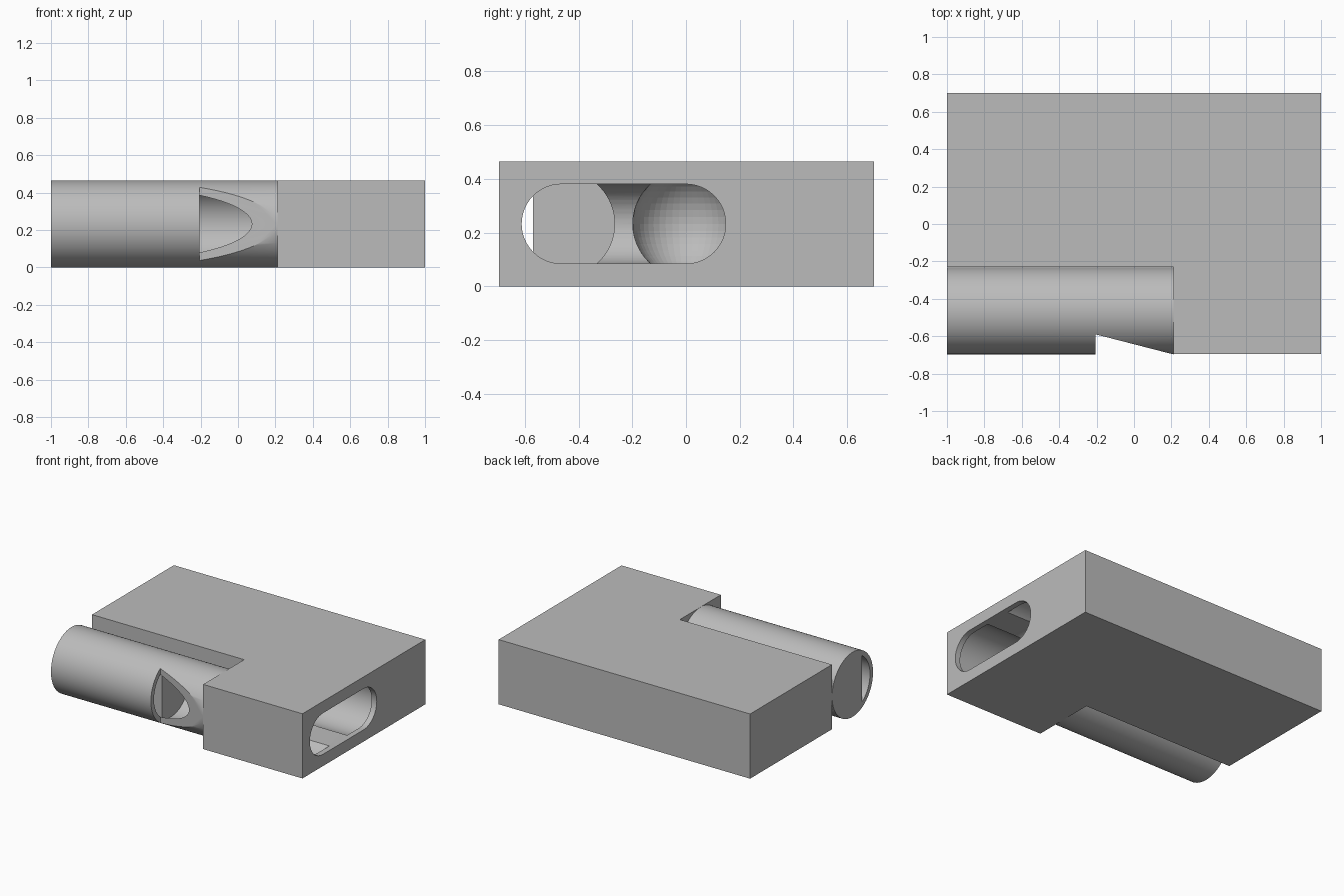
import bpy, bmesh, math
from mathutils import Matrix, Vector

if "Cube" in bpy.data.objects:
    bpy.data.objects.remove(bpy.data.objects["Cube"])

H = 0.465                 # body height
MID = H / 2
TUBE_Y = -0.464           # axis of mouth tube
BORE = 0.198
SLOT = 0.148

grey = bpy.data.materials.new("plain grey")
grey.use_nodes = True
grey.diffuse_color = (0.5, 0.5, 0.5, 1)
grey.node_tree.nodes["Principled BSDF"].inputs["Base Color"].default_value = (0.5, 0.5, 0.5, 1)


def finish(name, bm):
    bmesh.ops.recalc_face_normals(bm, faces=bm.faces[:])
    mesh = bpy.data.meshes.new(name)
    bm.to_mesh(mesh)
    bm.free()
    mesh.materials.append(grey)
    obj = bpy.data.objects.new(name, mesh)
    bpy.context.collection.objects.link(obj)
    return obj


def prism(name, outline, z0, z1):
    """Extrude an xy outline upward."""
    bm = bmesh.new()
    face = bm.faces.new([bm.verts.new((x, y, z0)) for x, y in outline])
    top = bmesh.ops.extrude_face_region(bm, geom=[face])["geom"]
    bmesh.ops.translate(bm, vec=(0, 0, z1 - z0),
                        verts=[v for v in top if isinstance(v, bmesh.types.BMVert)])
    return finish(name, bm)


def rod(name, x0, x1, y, radius):
    """Cylinder along x."""
    bm = bmesh.new()
    place = Matrix.Translation(((x0 + x1) / 2, y, MID)) @ Matrix.Rotation(math.pi / 2, 4, "Y")
    bmesh.ops.create_cone(bm, cap_ends=True, segments=96, radius1=radius,
                          radius2=radius, depth=x1 - x0, matrix=place)
    return finish(name, bm)


def rounded_hull(name, centres, radius):
    """Convex hull around spheres at the given xy centres."""
    bm = bmesh.new()
    for x, y in centres:
        bmesh.ops.create_uvsphere(bm, u_segments=48, v_segments=24, radius=radius,
                                  matrix=Matrix.Translation((x, y, MID)))
    hull = bmesh.ops.convex_hull(bm, input=bm.verts[:])
    inner = [v for v in hull["geom_interior"] if isinstance(v, bmesh.types.BMVert)]
    bmesh.ops.delete(bm, geom=inner, context="VERTS")
    return finish(name, bm)


def cut(obj, cutters):
    for c in cutters:
        mod = obj.modifiers.new("cut", "BOOLEAN")
        mod.operation, mod.solver, mod.object = "DIFFERENCE", "EXACT", c
        bpy.context.view_layer.objects.active = obj
        bpy.ops.object.modifier_apply(modifier=mod.name)


def smooth(obj):
    bpy.ops.object.select_all(action="DESELECT")
    obj.select_set(True)
    bpy.context.view_layer.objects.active = obj
    bpy.ops.object.shade_smooth_by_angle(angle=math.radians(30))


# Body: L-shaped block with a notch for the tube
body = prism("body_block", [(-1, 0.7), (-1, -0.23), (0.21, -0.23), (0.21, -0.696),
                            (1, -0.696), (1, 0.7)], 0, H)

# Two parallel bores joined by a round-bottomed slot in the side
bore_front = rod("front_bore_cutter", -0.2, 0.96, TUBE_Y, BORE)
bore_back = rod("back_bore_cutter", -0.5, 0.96, 0, BORE)
bore_end = rounded_hull("bore_end_cutter", [(-0.5, 0), (-0.3, 0)], BORE)
slot = rounded_hull("slot_cutter", [(x, y) for x in (0.75, 1.3) for y in (TUBE_Y, 0)], SLOT)
body_cutters = [slot, bore_front, bore_back, bore_end]
cut(body, body_cutters)

# Mouth tube with a through bore and a sloping mouth opening
tube = rod("mouth_tube", -1, 0.21, TUBE_Y, 0.2325)
tube_bore = rod("tube_bore_cutter", -1.1, 0.3, TUBE_Y, BORE)
mouth = prism("mouth_cutter", [(-0.205, -0.8), (0.21, -0.8), (0.21, -0.697),
                               (-0.205, -0.59)], -0.1, H + 0.1)
cut(tube, [tube_bore, mouth])

# Plug filling the tube, flattened at the front to leave an air channel
plug = rod("air_channel_plug", -1, -0.205, TUBE_Y, BORE)
flat = prism("plug_flat_cutter", [(-1.1, -0.8), (0, -0.8), (0, -0.57), (-1.1, -0.57)],
             -0.1, H + 0.1)
cut(plug, [flat])

for part in (body, tube, plug):
    smooth(part)
for helper in body_cutters + [tube_bore, mouth, flat]:
    bpy.data.objects.remove(helper)
